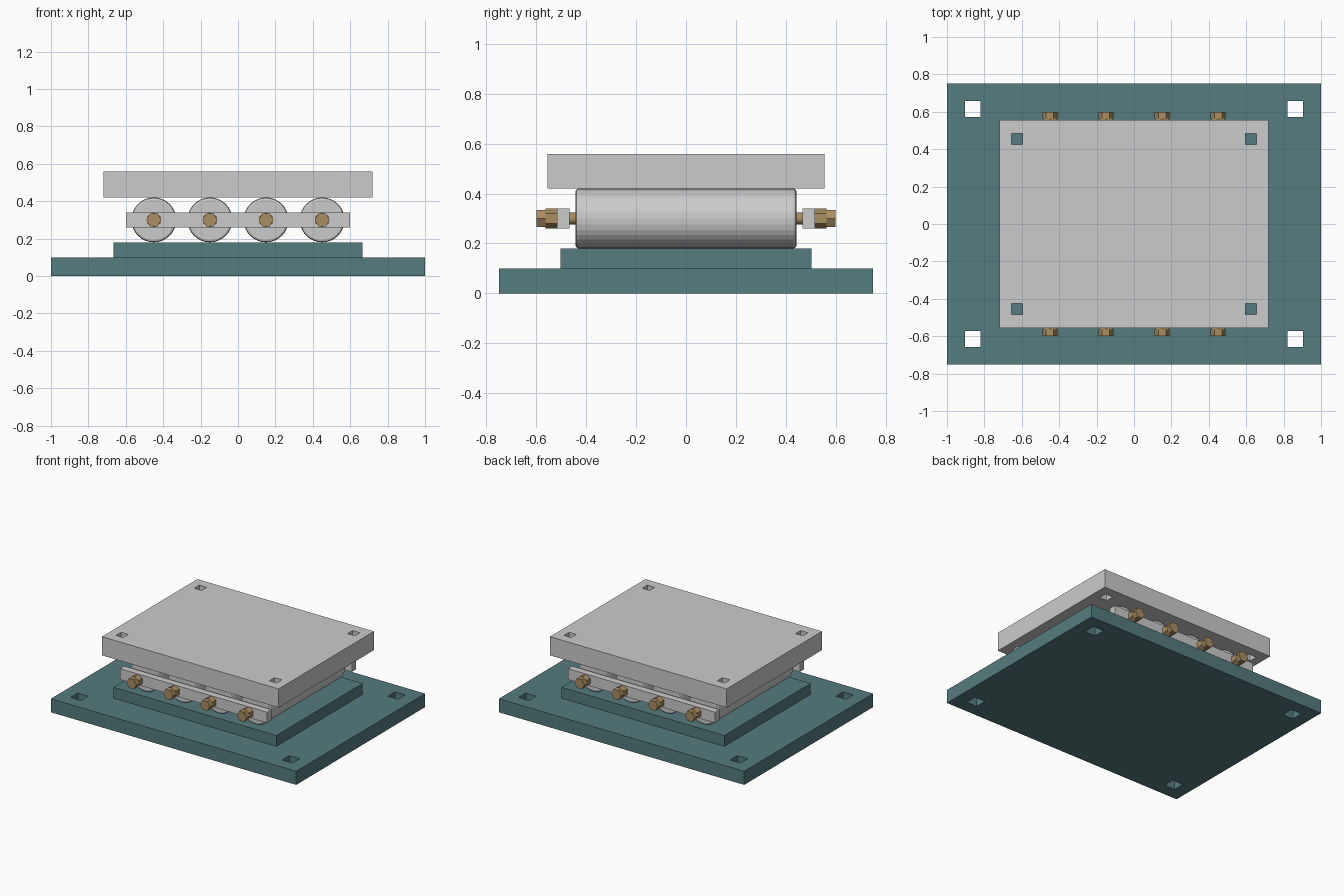
import bpy, bmesh, math
from mathutils import Matrix

if "Cube" in bpy.data.objects:
    bpy.data.objects.remove(bpy.data.objects["Cube"])

def material(name, color):
    m = bpy.data.materials.new(name)
    m.diffuse_color = (*color, 1)
    m.use_nodes = True
    m.node_tree.nodes["Principled BSDF"].inputs["Base Color"].default_value = m.diffuse_color
    return m

TEAL = material("teal_paint", (0.09, 0.20, 0.21))
BRONZE = material("bronze", (0.40, 0.27, 0.12))

def finish(name, bm, mat=None):
    me = bpy.data.meshes.new(name)
    bm.to_mesh(me)
    bm.free()
    ob = bpy.data.objects.new(name, me)
    bpy.context.collection.objects.link(ob)
    if mat:
        me.materials.append(mat)
    return ob

def box(name, x, y, z, mat=None):
    bm = bmesh.new()
    size = [b - a for a, b in (x, y, z)]
    mid = [(a + b) / 2 for a, b in (x, y, z)]
    bmesh.ops.create_cube(bm, size=1, matrix=Matrix.Translation(mid) @ Matrix.Diagonal((*size, 1)))
    return finish(name, bm, mat)

def plate_with_holes(name, hx, hy, z0, z1, px, py, hole, mat=None):
    # grid plate whose four corner cells are left open as square holes
    h = hole / 2
    xs = [-hx, -px - h, -px + h, px - h, px + h, hx]
    ys = [-hy, -py - h, -py + h, py - h, py + h, hy]
    bm = bmesh.new()
    v = [[bm.verts.new((x, y, z0)) for y in ys] for x in xs]
    for i in range(5):
        for j in range(5):
            if not (i in (1, 3) and j in (1, 3)):
                bm.faces.new((v[i][j], v[i + 1][j], v[i + 1][j + 1], v[i][j + 1]))
    r = bmesh.ops.extrude_face_region(bm, geom=bm.faces[:], use_keep_orig=True)
    bmesh.ops.translate(bm, vec=(0, 0, z1 - z0),
                        verts=[g for g in r["geom"] if isinstance(g, bmesh.types.BMVert)])
    bmesh.ops.recalc_face_normals(bm, faces=bm.faces[:])
    return finish(name, bm, mat)

def cylinder(name, x, y0, y1, z, radius, sides, mat=None, turn=0, bevel=0):
    bm = bmesh.new()
    m = (Matrix.Translation((x, (y0 + y1) / 2, z)) @ Matrix.Rotation(math.pi / 2, 4, 'X')
         @ Matrix.Rotation(turn, 4, 'Z'))
    bmesh.ops.create_cone(bm, cap_ends=True, segments=sides, radius1=radius, radius2=radius,
                          depth=abs(y1 - y0), matrix=m)
    if bevel:
        rims = [e for e in bm.edges if any(len(f.verts) > 4 for f in e.link_faces)]
        bmesh.ops.bevel(bm, geom=rims, offset=bevel, segments=2, profile=0.5, affect='EDGES')
    return finish(name, bm, mat)

# base and top plates
plate_with_holes("base_plate", 1.0, 0.75, 0, 0.10, 0.862, 0.615, 0.085, TEAL)
box("raised_pad", (-0.665, 0.665), (-0.503, 0.503), (0.10, 0.18), TEAL)
plate_with_holes("top_plate", 0.72, 0.555, 0.42, 0.558, 0.625, 0.455, 0.06)

# side bars of the roller cage
for s, side in ((-1, "front"), (1, "back")):
    box(side + "_cage_bar", (-0.6, 0.6), sorted((s * 0.468, s * 0.518)), (0.26, 0.34))

# rollers, axles and hexagonal nuts and bolt heads
AXIS = 0.30
for i in range(4):
    x = -0.45 + 0.3 * i
    cylinder(f"roller_{i + 1}", x, -0.443, 0.443, AXIS, 0.12, 32, bevel=0.012)
    cylinder(f"axle_{i + 1}", x, -0.56, 0.56, AXIS, 0.024, 16, BRONZE)
    for s, side in ((-1, "front"), (1, "back")):
        a, b, c = s * 0.516, s * 0.564, s * 0.60
        for part, y0, y1, along_x in (("nut", a, b, False), ("bolt_head", b, c, True)):
            ob = cylinder(f"{side}_{part}_{i + 1}", x, min(y0, y1), max(y0, y1), AXIS, 0.04, 6, BRONZE)
            # points upward for the nut, sideways for the head
            tip = max(v.co.x - x for v in ob.data.vertices) > 0.039
            if tip != along_x:
                p = Matrix.Translation((x, 0, AXIS))
                ob.data.transform(p @ Matrix.Rotation(math.pi / 6, 4, 'Y') @ p.inverted())
